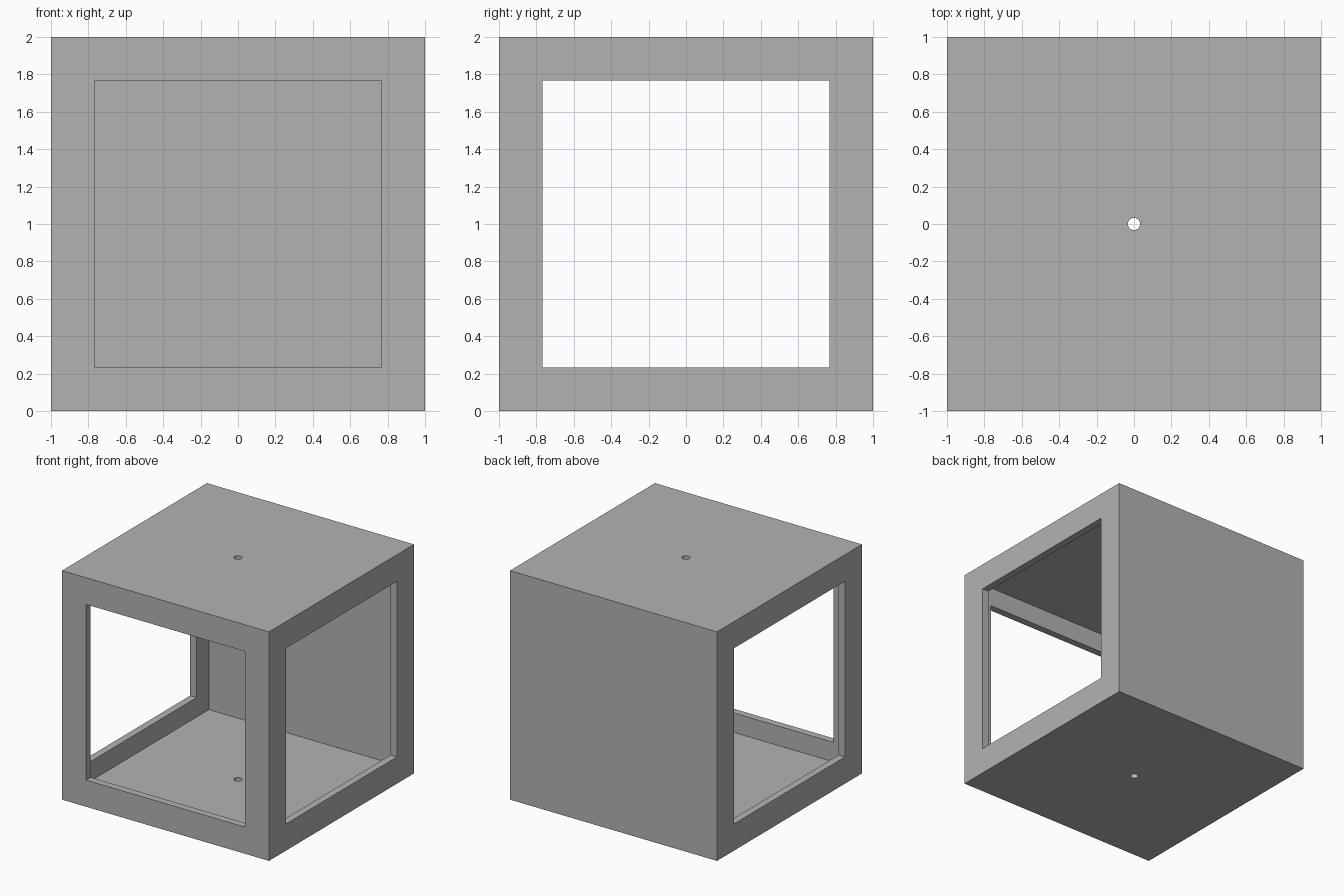
import bpy

default = bpy.data.objects.get("Cube")
if default:
    bpy.data.objects.remove(default, do_unlink=True)

SIZE = 2.0
WALL = 0.063
WINDOW = 1.534
HOLE_RADIUS = 0.033
MID = SIZE / 2


def box(name, location, dimensions):
    bpy.ops.mesh.primitive_cube_add(size=1, location=location)
    obj = bpy.context.object
    obj.name = name
    obj.scale = dimensions
    bpy.ops.object.transform_apply(location=False, rotation=False, scale=True)
    return obj


def cut(target, cutter):
    """Subtract the cutter from the target, then discard it."""
    cutter.hide_render = True
    mod = target.modifiers.new("cut", "BOOLEAN")
    mod.operation = "DIFFERENCE"
    mod.solver = "EXACT"
    mod.object = cutter
    bpy.context.view_layer.objects.active = target
    bpy.ops.object.modifier_apply(modifier=mod.name)
    bpy.data.objects.remove(cutter, do_unlink=True)


# Solid outer block
case = box("box_enclosure", (0, 0, MID), (SIZE, SIZE, SIZE))

# Hollow interior
inner = SIZE - 2 * WALL
cut(case, box("interior_cutter", (0, 0, MID), (inner, inner, inner)))

# Square windows through both sides and the front; the back stays closed
cut(case, box("side_window_cutter", (0, 0, MID), (SIZE + 1, WINDOW, WINDOW)))
cut(case, box("front_window_cutter", (0, -MID, MID), (WINDOW, 1, WINDOW)))

# Small round hole through roof and floor
bpy.ops.mesh.primitive_cylinder_add(vertices=32, radius=HOLE_RADIUS,
                                    depth=SIZE + 1, location=(0, 0, MID))
cut(case, bpy.context.object)

# Plain grey finish
grey = bpy.data.materials.new("light_grey")
grey.use_nodes = True
colour = (0.45, 0.45, 0.45, 1)
grey.diffuse_color = colour
grey.node_tree.nodes["Principled BSDF"].inputs["Base Color"].default_value = colour
case.data.materials.clear()
case.data.materials.append(grey)
for poly in case.data.polygons:
    poly.material_index = 0
    poly.use_smooth = False
